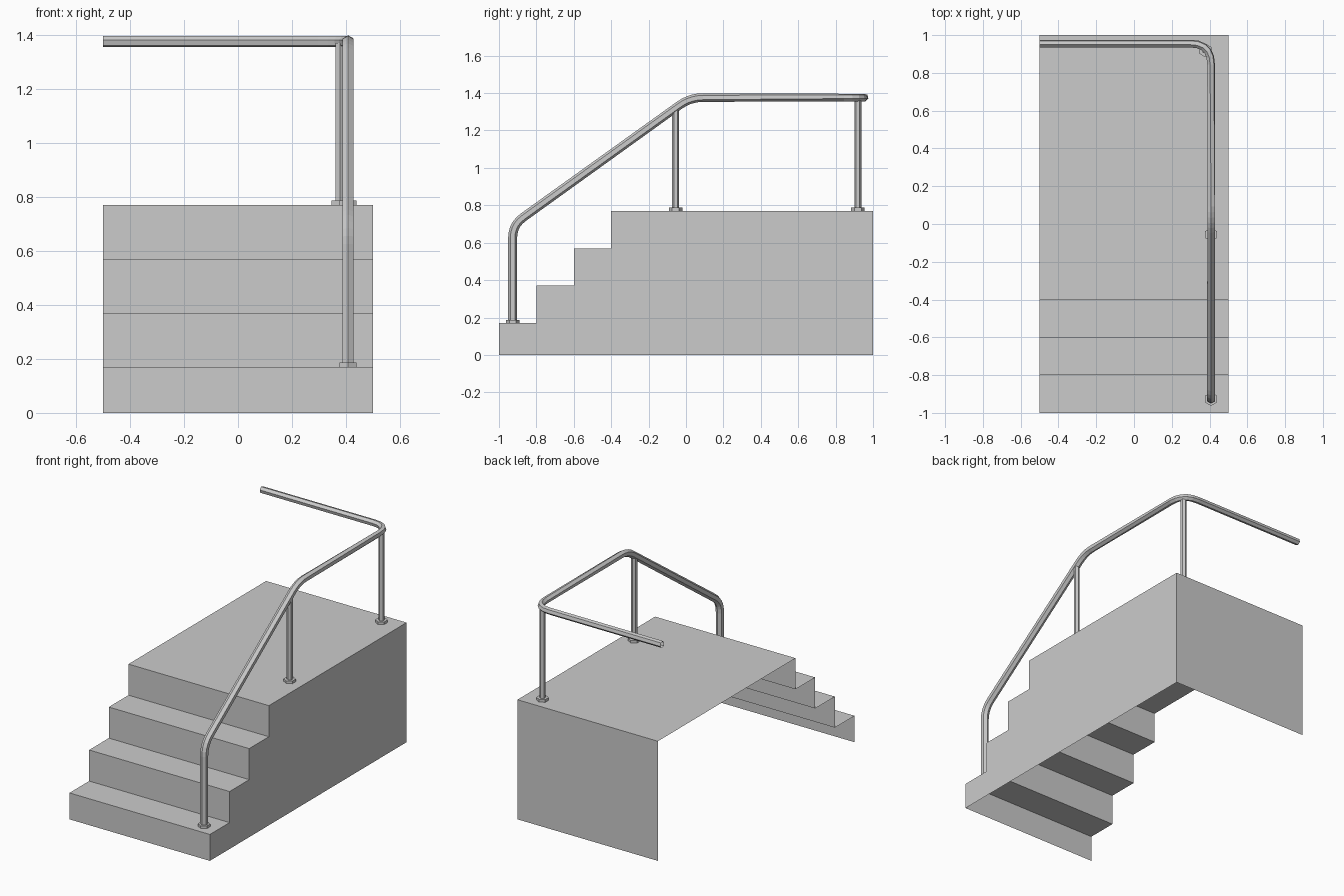
import bpy, bmesh, math
from mathutils import Vector, Matrix

if "Cube" in bpy.data.objects:
    bpy.data.objects.remove(bpy.data.objects["Cube"])

SIDES = 6


def finish(name, bm):
    mesh = bpy.data.meshes.new(name)
    bm.to_mesh(mesh)
    bm.free()
    obj = bpy.data.objects.new(name, mesh)
    bpy.context.collection.objects.link(obj)
    return obj


def hex_prism(name, x, y, z0, z1, r):
    # hexagonal column with corners facing front and back
    bm = bmesh.new()
    place = Matrix.Translation((x, y, (z0 + z1) / 2)) @ Matrix.Rotation(math.pi / 2, 4, 'Z')
    bmesh.ops.create_cone(bm, cap_ends=True, segments=SIDES, radius1=r, radius2=r,
                          depth=z1 - z0, matrix=place)
    for v in bm.verts:  # make sure a corner points along y
        a = math.pi / 2 + round((math.atan2(v.co.y - y, v.co.x - x) - math.pi / 2)
                                / (math.pi / 3) - 0.01) * math.pi / 3
        v.co.x, v.co.y = x + r * math.cos(a), y + r * math.sin(a)
    return finish(name, bm)


def rounded_path(corners, lengths, steps=5):
    # replace each inner corner by a smooth bend
    pts = [Vector(corners[0])]
    for i, cut in enumerate(lengths, 1):
        a, c, b = (Vector(corners[j]) for j in (i - 1, i, i + 1))
        p, q = c + (a - c).normalized() * cut, c + (b - c).normalized() * cut
        for k in range(steps + 1):
            t = k / steps
            pts.append(p * (1 - t) ** 2 + c * 2 * t * (1 - t) + q * t * t)
    return pts + [Vector(corners[-1])]


def sweep(name, pts, normal, shape):
    # open-ended tube; shape(i) gives radius and twist at each ring
    bm = bmesh.new()
    rings, old, n = [], None, Vector(normal)
    for i, p in enumerate(pts):
        t = (pts[min(i + 1, len(pts) - 1)] - pts[max(i - 1, 0)]).normalized()
        if 0 < i < len(pts) - 1:
            t = ((pts[i + 1] - p).normalized() + (p - pts[i - 1]).normalized()).normalized()
        if old:
            n = old.rotation_difference(t) @ n
        n = (n - t * n.dot(t)).normalized()
        b, old = t.cross(n), t
        r, twist = shape(i)
        rings.append([bm.verts.new(p + r * (n * math.cos(a) + b * math.sin(a)))
                      for a in (twist + k * math.tau / SIDES for k in range(SIDES))])
    for r0, r1 in zip(rings, rings[1:]):
        for k in range(SIDES):
            m = (k + 1) % SIDES
            bm.faces.new((r0[k], r0[m], r1[m], r1[k]))
    return finish(name, bm)


# stair block: a shell open at the left side and underneath
profile = [(-1, 0)]
for i in range(4):
    z = 0.17 + 0.2 * i
    profile += [(-1 + 0.2 * i, z), (-0.8 + 0.2 * i if i < 3 else 1, z)]
profile.append((1, 0))
bm = bmesh.new()
left = [bm.verts.new((-0.5, y, z)) for y, z in profile]
right = [bm.verts.new((0.5, y, z)) for y, z in profile]
for i in range(len(profile) - 1):
    bm.faces.new((left[i], right[i], right[i + 1], left[i + 1]))
bm.faces.new(right[::-1])
finish("stair_block", bm)

# handrail: rises from the first step, follows the slope, turns along the back
X, TOP = 0.408, 1.376
path = rounded_path([(X, -0.927, 0.17), (X, -0.927, 0.695), (X, 0.022, TOP),
                     (X, 0.955, TOP), (-0.5, 0.955, TOP)], [0.07, 0.07, 0.11])
sweep("handrail", path, (0, 1, 0),
      lambda i: (0.024, 0) if i < 7 else (0.023, 0) if i < 13 else (0.021, -math.radians(15)))

# upright posts on the landing
hex_prism("middle_post", X, -0.056, 0.77, 1.32, 0.0185)
hex_prism("back_post", 0.378, 0.919, 0.77, 1.37, 0.0185)

# floor flanges
for name, x, y, z in (("front_flange", X, -0.927, 0.17), ("middle_flange", X, -0.056, 0.77),
                      ("back_flange", 0.378, 0.919, 0.77)):
    hex_prism(name, x, y, z, z + 0.017, 0.036)
